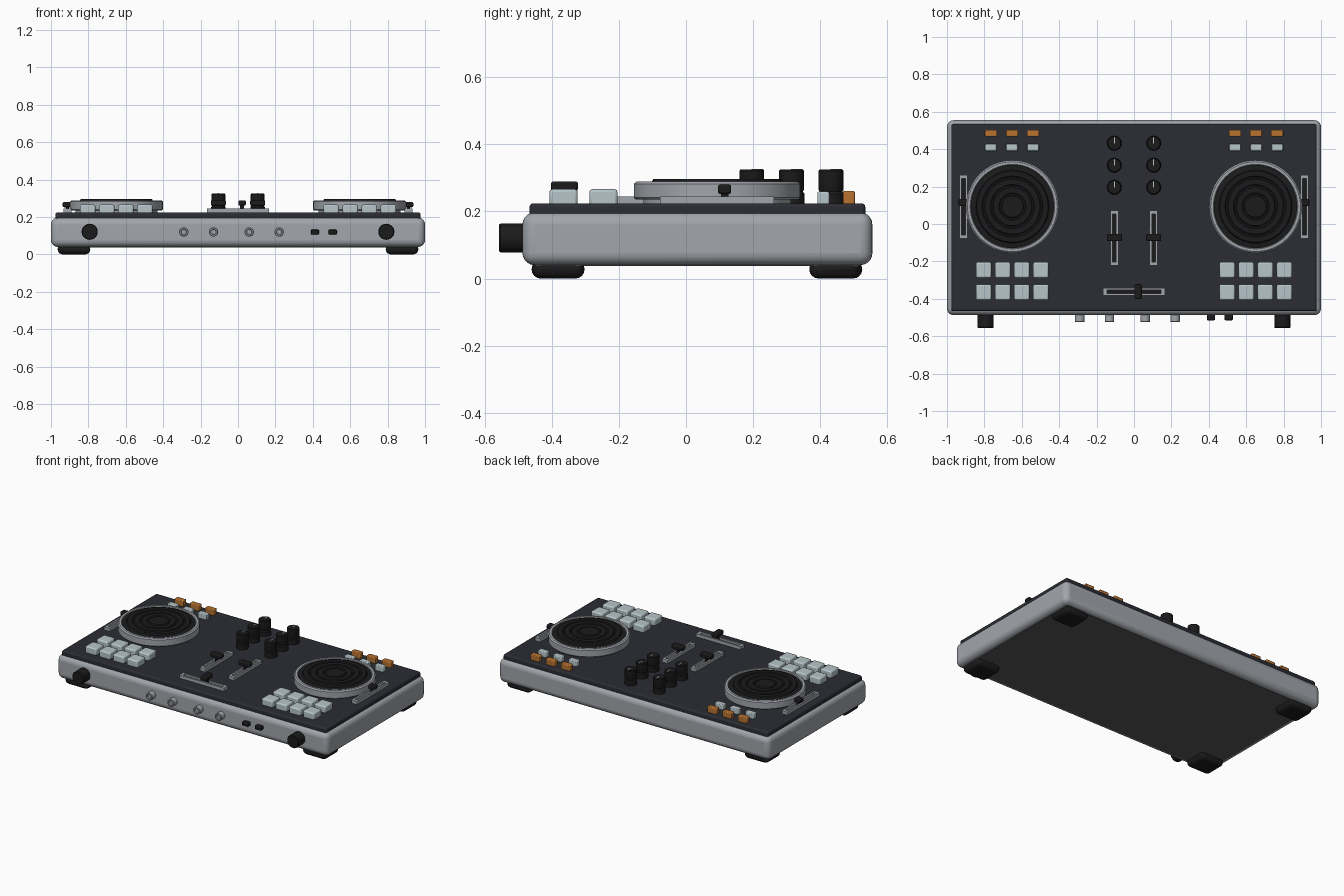
import bpy, bmesh, math
from mathutils import Matrix

if "Cube" in bpy.data.objects:
    bpy.data.objects.remove(bpy.data.objects["Cube"])


def mat(name, r, g, b):
    m = bpy.data.materials.new(name)
    m.diffuse_color = (r, g, b, 1)
    m.use_nodes = True
    m.node_tree.nodes["Principled BSDF"].inputs["Base Color"].default_value = m.diffuse_color
    return m


SHELL = mat("shell grey", .36, .38, .41)
PANEL = mat("dark panel", .024, .026, .034)
BLACK = mat("black rubber", .011, .011, .012)
PAD = mat("pale pad", .47, .56, .58)
ORANGE = mat("orange button", .48, .17, .03)
BASE = mat("base grey", .10, .10, .10)


def finish(name, bm, material, bevel=0, segs=2):
    bmesh.ops.recalc_face_normals(bm, faces=bm.faces)
    me = bpy.data.meshes.new(name)
    bm.to_mesh(me)
    bm.free()
    ob = bpy.data.objects.new(name, me)
    bpy.context.collection.objects.link(ob)
    me.materials.append(material)
    bpy.ops.object.select_all(action='DESELECT')
    bpy.context.view_layer.objects.active = ob
    ob.select_set(True)
    bpy.ops.object.shade_smooth_by_angle(angle=math.radians(35))
    if bevel:
        b = ob.modifiers.new("bevel", 'BEVEL')
        b.width, b.segments = bevel, segs
        b.limit_method = 'ANGLE'
        # round the edges before the smooth-by-angle step
        ob.modifiers.move(len(ob.modifiers) - 1, 0)
    return ob


def box(name, x, y, z, material, bevel=0, segs=2):
    """Box from (min, max) ranges."""
    bm = bmesh.new()
    bmesh.ops.create_cube(bm, size=1)
    for v in bm.verts:
        v.co = [(r[0] + r[1]) / 2 + c * (r[1] - r[0]) for r, c in zip((x, y, z), v.co)]
    return finish(name, bm, material, bevel, segs)


def block(name, x, y, sx, sy, z0, z1, material, bevel=0, segs=2):
    return box(name, (x - sx / 2, x + sx / 2), (y - sy / 2, y + sy / 2), (z0, z1), material, bevel, segs)


def lathe(name, profile, loc, material, front=False, steps=32):
    """Revolve (radius, height) points; front=True points the axis to -y."""
    bm = bmesh.new()
    vs = [bm.verts.new((r, 0, h)) for r, h in profile]
    es = [bm.edges.new(p) for p in zip(vs, vs[1:])]
    bmesh.ops.spin(bm, geom=vs + es, axis=(0, 0, 1), cent=(0, 0, 0), angle=math.tau,
                   steps=steps, use_duplicate=False)
    bmesh.ops.remove_doubles(bm, verts=bm.verts, dist=1e-5)
    if front:
        bm.transform(Matrix.Rotation(math.pi / 2, 4, 'X'))
    bm.transform(Matrix.Translation(loc))
    return finish(name, bm, material)


def fader(name, x, y, length, cap, along_x=False, cap_w=.08, cap_top=.289):
    """Slotted frame with a sliding cap; cap is its offset along the slot."""
    def part(n, u, v, su, sv, z0, z1, m, bev=0):
        if along_x:
            return block(n, x + u, y + v, su, sv, z0, z1, m, bev)
        return block(n, x + v, y + u, sv, su, z0, z1, m, bev)
    for s in (-1, 1):
        part(name + "_rail", 0, s * .0155, length, .011, .22, .245, SHELL)
        part(name + "_end", s * (length / 2 - .01), 0, .02, .022, .22, .245, SHELL)
    part(name + "_slot", 0, 0, length - .03, .022, .22, .228, BLACK)
    part(name + "_stem", cap, 0, .022, .016, .225, cap_top - .02, BLACK)
    part(name + "_cap", cap, 0, .039, cap_w, cap_top - .028, cap_top, BLACK, .006)


# Case, underside and top panel
box("case", (-1, 1), (-.487, .555), (.04, .197), SHELL, .036, 5)
box("base_plate", (-.962, .962), (-.45, .518), (.038, .06), BASE)
box("top_panel", (-.977, .977), (-.466, .534), (.18, .224), PANEL, .011, 3)

# Mixer knob with skirt and grip
knob_profile = [(0, 0), (.039, 0), (.039, .03), (.034, .037), (.037, .042), (.037, .099), (.034, .103), (0, .103)]

for side, s in (("left", -1), ("right", 1)):
    # Feet
    for y in (-.381, .446):
        block("foot_" + side, s * .877, y, .175, .158, 0, .055, BLACK, .03, 4)

    # Jog wheel: outer ring, then dark platter with concentric grooves
    c = (s * .65, .093, 0)
    lathe("jog_ring_" + side, [(.22, .215), (.22, .236), (.243, .236), (.248, .241), (.248, .282),
                               (.24, .289), (.226, .289), (.222, .28), (0, .28)], c, SHELL, steps=64)
    prof = [(.222, .275), (.222, .284), (.195, .288), (.19, .297)]
    for r in (.155, .11, .065):
        prof += [(r + .008, .297), (r + .004, .291), (r - .004, .291), (r - .008, .297)]
    lathe("jog_platter_" + side, prof + [(0, .297)], c, BLACK, steps=64)

    # Performance pads
    for i in range(4):
        for y in (-.365, -.246):
            block("pad_" + side, s * (.498 + .102 * i), y, .082, .084, .215, .266, PAD, .008)

    # Small buttons near the back
    for i in range(3):
        x = s * (.54 + .1125 * i)
        block("cue_button_" + side, x, .485, .066, .036, .215, .261, ORANGE, .005)
        block("loop_button_" + side, x, .409, .062, .036, .215, .259, PAD, .005)

    # Pitch and channel faders
    fader("pitch_fader_" + side, s * .912, .092, .34, .023, cap_w=.05, cap_top=.28)
    fader("channel_fader_" + side, s * .105, -.075, .295, .003)

    # Mixer knobs with pointer marks
    for y in (.196, .314, .432):
        lathe("mixer_knob_" + side, knob_profile, (s * .105, y, .222), BLACK)
        block("knob_pointer_" + side, s * .105, y + .016, .006, .034, .32, .327, PAD)

    # Large knobs on the front face
    lathe("front_knob_" + side, [(0, 0), (.043, 0), (.043, .072), (.039, .077), (0, .077)],
          (s * .793, -.48, .121), BLACK, front=True)

# Crossfader
fader("crossfader", 0, -.362, .33, .022, along_x=True)

# Front sockets and switches
for x in (-.29, -.131, .06, .22):
    lathe("front_socket", [(0, 0), (.025, 0), (.025, .042), (.022, .045), (.015, .045), (.013, .036), (0, .036)],
          (x, -.48, .12), SHELL, front=True, steps=24)
for x in (.411, .506):
    box("front_switch", (x - .022, x + .022), (-.515, -.47), (.106, .132), BLACK, .005)
